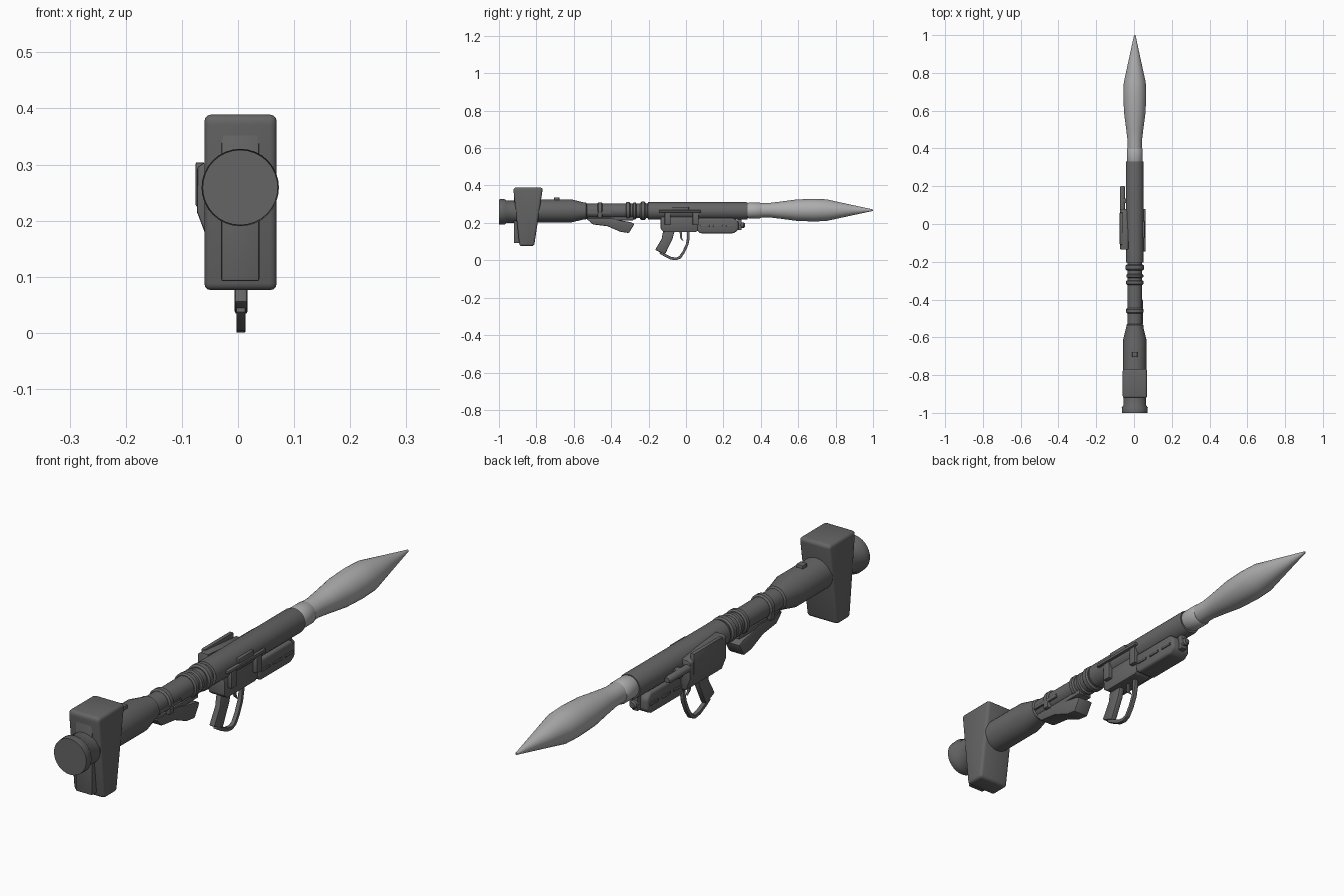
import bpy, bmesh, math
from mathutils import Vector

CX, CZ = 0.004, 0.264      # axis of the tube


def material(name, v):
    m = bpy.data.materials.new(name)
    m.diffuse_color = (v, v, v, 1)
    return m


DARK, LIGHT = material("dark_grey", 0.13), material("light_grey", 0.42)


def finish(name, bm, mat=DARK, bevel=0.0, segs=2, angle=32):
    bmesh.ops.recalc_face_normals(bm, faces=bm.faces)
    me = bpy.data.meshes.new(name)
    bm.to_mesh(me)
    bm.free()
    ob = bpy.data.objects.new(name, me)
    bpy.context.collection.objects.link(ob)
    me.materials.append(mat)
    bpy.ops.object.select_all(action='DESELECT')
    ob.select_set(True)
    bpy.context.view_layer.objects.active = ob
    if bevel:
        b = ob.modifiers.new("bevel", 'BEVEL')
        b.width, b.segments, b.limit_method = bevel, segs, 'ANGLE'
        bpy.ops.object.modifier_apply(modifier="bevel")
    bpy.ops.object.shade_smooth_by_angle(angle=math.radians(angle))
    return ob


def lathe(name, prof, mat=DARK, x=CX, z=CZ, n=32, angle=32):
    """Turn (y, radius) points around the y axis."""
    bm = bmesh.new()
    rings = []
    for y, r in prof:
        rings.append([bm.verts.new((x + r * math.cos(2 * math.pi * i / n), y,
                                    z + r * math.sin(2 * math.pi * i / n))) for i in range(n)])
    for a, b in zip(rings, rings[1:]):
        for i in range(n):
            j = (i + 1) % n
            bm.faces.new((a[i], a[j], b[j], b[i]))
    bm.faces.new(rings[0])
    bm.faces.new(rings[-1])
    return finish(name, bm, mat, angle=angle)


def prism(name, pts, x0, x1, bevel=0.0, segs=2):
    """Extrude a (y, z) outline from x0 to x1."""
    bm = bmesh.new()
    a = [bm.verts.new((x0, y, z)) for y, z in pts]
    b = [bm.verts.new((x1, y, z)) for y, z in pts]
    bm.faces.new(a)
    bm.faces.new(b)
    for i in range(len(pts)):
        j = (i + 1) % len(pts)
        bm.faces.new((a[i], a[j], b[j], b[i]))
    return finish(name, bm, DARK, bevel, segs)


def box(name, x0, x1, y0, y1, z0, z1, bevel=0.003):
    return prism(name, [(y0, z0), (y1, z0), (y1, z1), (y0, z1)], x0, x1, bevel)


# launch tube with flared rear
lathe("launch_tube", [(-0.91, 0.061), (-0.61, 0.061), (-0.545, 0.045), (-0.535, 0.045),
                      (-0.53, 0.039), (-0.205, 0.039), (-0.203, 0.047), (0.32, 0.047),
                      (0.33, 0.045), (0.33, 0.035)])
lathe("rear_nozzle", [(-1.0, 0.03), (-1.0, 0.067), (-0.972, 0.069), (-0.96, 0.060),
                      (-0.90, 0.060)], z=0.259, angle=70)
for y, w, r in ((-0.46, 0.028, 0.046), (-0.31, 0.024, 0.047), (-0.275, 0.02, 0.045),
                (-0.23, 0.03, 0.049)):
    h = w / 2
    lathe("tube_ring", [(y - h, r - 0.006), (y - h * 0.6, r), (y + h * 0.6, r), (y + h, r - 0.006)])

# rocket
lathe("rocket_warhead", [(0.32, 0.037), (0.345, 0.039), (0.44, 0.038), (0.50, 0.045),
                         (0.59, 0.057), (0.68, 0.0605), (0.75, 0.058), (0.86, 0.034),
                         (0.985, 0.007), (1.0, 0.004)], LIGHT, z=0.268)
lathe("rocket_collar", [(0.33, 0.04), (0.335, 0.042), (0.395, 0.042), (0.4, 0.039)], LIGHT, z=0.266)

# rear guard block and its back plate
prism("rear_guard", [(-0.89, 0.076), (-0.812, 0.076), (-0.767, 0.375), (-0.767, 0.389),
                     (-0.922, 0.389), (-0.922, 0.37)], -0.06, 0.069, 0.012, 3)
box("rear_guard_plate", -0.03, 0.038, -0.92, -0.86, 0.092, 0.371, 0.004)
box("rear_sight", CX - 0.014, CX + 0.014, -0.705, -0.677, 0.31, 0.336)

# shoulder rest
prism("shoulder_rest", [(-0.535, 0.226), (-0.50, 0.192), (-0.42, 0.182), (-0.35, 0.152),
                        (-0.305, 0.146), (-0.275, 0.195), (-0.30, 0.205), (-0.36, 0.215),
                        (-0.40, 0.226)], -0.028, 0.036, 0.006)
box("rest_plate", -0.024, 0.032, -0.525, -0.28, 0.214, 0.232)
box("rest_rail", 0.036, 0.047, -0.53, -0.40, 0.247, 0.262)
box("rest_clamp", -0.04, 0.048, -0.472, -0.448, 0.225, 0.265)

# trigger housing and fore-end
prism("trigger_housing", [(-0.135, 0.165), (-0.115, 0.15), (0.05, 0.15), (0.075, 0.165),
                          (0.075, 0.235), (-0.135, 0.235)], -0.03, 0.038, 0.006)
prism("fore_end", [(0.06, 0.158), (0.075, 0.144), (0.255, 0.144), (0.28, 0.162),
                   (0.28, 0.205), (0.26, 0.225), (0.06, 0.225)], -0.036, 0.044, 0.010, 3)
for s in (-1, 1):
    for y in (0.075, 0.145, 0.215):
        xs = CX + s * 0.04
        box("fore_end_rib", xs - 0.004, xs + 0.004, y, y + 0.05, 0.178, 0.188, 0.002)
box("fore_end_bracket", CX - 0.012, CX + 0.012, 0.275, 0.298, 0.162, 0.225)
lathe("fore_end_knob", [(0.29, 0.011), (0.296, 0.015), (0.308, 0.015), (0.315, 0.01)], z=0.188, n=16)

# side rail with two hangers
box("side_rail", 0.04, 0.062, -0.145, 0.08, 0.256, 0.268)
box("side_rail_block", 0.04, 0.057, -0.075, 0.015, 0.266, 0.286)
for y in (-0.098, 0.052):
    box("rail_hanger", 0.028, 0.054, y - 0.016, y + 0.016, 0.188, 0.258)

# sight mount on the left side
bm = bmesh.new()
sec = [(-0.03, 0.17), (-0.056, 0.17), (-0.073, 0.215), (-0.073, 0.295), (-0.062, 0.303), (-0.03, 0.303)]
a = [bm.verts.new((x, -0.135, z)) for x, z in sec]
b = [bm.verts.new((x, 0.08, z - (0.02 if z > 0.25 else 0))) for x, z in sec]
bm.faces.new(a)
bm.faces.new(b)
for i in range(6):
    j = (i + 1) % 6
    bm.faces.new((a[i], a[j], b[j], b[i]))
finish("sight_mount", bm, DARK, 0.004)
box("sight_mount_cover", -0.0755, -0.06, -0.11, 0.06, 0.225, 0.304)
lathe("sight_tube", [(0.07, 0.014), (0.19, 0.014), (0.2, 0.01)], x=-0.061, z=0.255, n=16)
box("sight_tube_bracket", -0.066, -0.03, 0.11, 0.135, 0.235, 0.268)

# pistol grip
prism("pistol_grip", [(-0.122, 0.16), (-0.06, 0.16), (-0.072, 0.115), (-0.112, 0.032),
                      (-0.165, 0.055), (-0.13, 0.115)], -0.006, 0.017, 0.005)
prism("trigger", [(-0.035, 0.155), (-0.022, 0.155), (-0.022, 0.12), (-0.012, 0.1), (-0.03, 0.115)],
      0.001, 0.010, 0.001)

# trigger guard: flat strap swept along a path
path = [(0.013, 0.165), (0.013, 0.12), (0.006, 0.085), (-0.012, 0.045), (-0.032, 0.016),
        (-0.052, 0.007), (-0.08, 0.011), (-0.115, 0.028), (-0.14, 0.043)]
P = [Vector(p) for p in path]
bm = bmesh.new()
rings = []
for i, p in enumerate(P):
    t = (P[min(i + 1, len(P) - 1)] - P[max(i - 1, 0)]).normalized()
    nrm = Vector((-t.y, t.x)) * 0.007
    rings.append([bm.verts.new((x, (p + nrm * s).x, (p + nrm * s).y))
                  for x, s in ((-0.003, -1), (0.013, -1), (0.013, 1), (-0.003, 1))])
for a, b in zip(rings, rings[1:]):
    for i in range(4):
        j = (i + 1) % 4
        bm.faces.new((a[i], a[j], b[j], b[i]))
bm.faces.new(rings[0])
bm.faces.new(rings[-1])
finish("trigger_guard", bm, DARK, 0.002)
